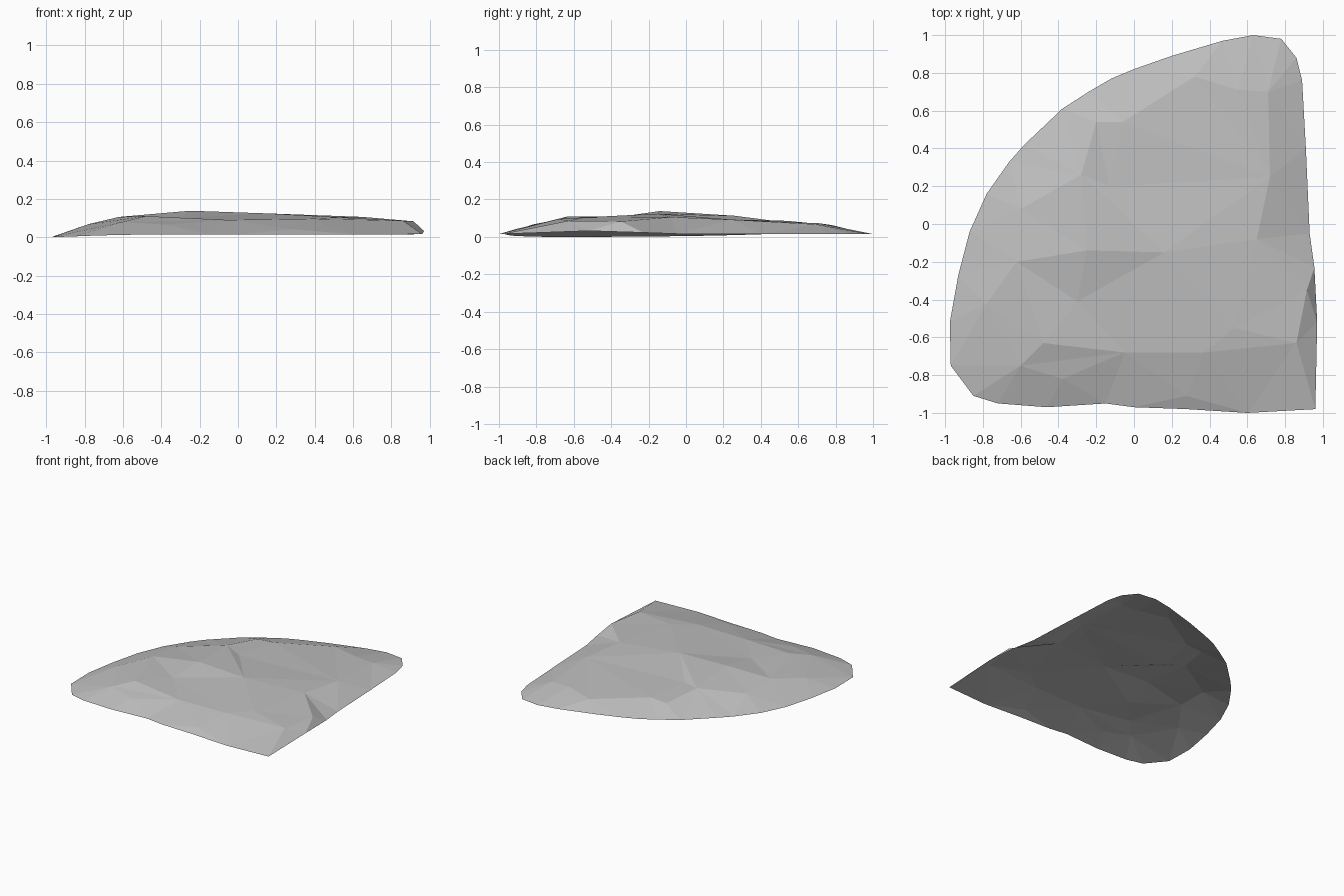
import bpy
import bmesh
from mathutils import Vector
from mathutils.geometry import delaunay_2d_cdt

default_cube = bpy.data.objects.get("Cube")
if default_cube:
    bpy.data.objects.remove(default_cube, do_unlink=True)


def make_material(name, grey):
    material = bpy.data.materials.new(name)
    material.use_nodes = True
    colour = (grey, grey, grey, 1.0)
    material.diffuse_color = colour
    shader = material.node_tree.nodes["Principled BSDF"]
    shader.inputs["Base Color"].default_value = colour
    shader.inputs["Roughness"].default_value = 0.9
    return material


# Outline of the open stone shell, counterclockwise from the front right corner
outline = [
    (.96, -.98), (.6, -1), (.28, -.98), (0, -.97), (-.15, -.95),
    (-.46, -.97), (-.72, -.95), (-.85, -.91), (-.97, -.75), (-.975, -.52),
    (-.93, -.27), (-.87, -.04), (-.78, .16), (-.66, .33), (-.58, .42),
    (-.38, .61), (-.24, .7), (-.12, .77), (0, .82), (.2, .89),
    (.47, .97), (.63, 1), (.78, .98), (.86, .88), (.89, .76),
    (.91, .4), (.93, -.05), (.955, -.23), (.97, -.52),
]


def rim_height(x, y):
    """The rim rests on the left and lifts at the middle of the right side."""
    rise = .015 * min(1, (x + .975) / .4)
    lift = .018 * max(0, 1 - abs(y + .5) / .5) if x > .9 else 0
    return rise + lift


# Named corners of the chipped facets
facet_points = {
    "peak": (-.25, -.14, .138),
    "ridge_left": (-.62, -.2, .106),
    "ridge_right": (.16, -.15, .124),
    "ridge_foot": (-.3, -.41, .1),
    "chip_left": (-.28, .26, .113),
    "chip_back": (-.13, .2, .094),
    "front_left": (-.48, -.63, .11),
    "front_mid": (-.05, -.68, .09),
    "front_right": (.37, -.68, .096),
    "ledge_left": (-.6, -.75, .08),
    "ledge_mid": (-.38, -.82, .066),
    "ledge_right": (.28, -.91, .042),
    "shoulder_front": (.53, -.55, .104),
    "corner_front": (.86, -.63, .086),
    "notch": (.915, -.35, .083),
    "shoulder_mid": (.65, -.08, .106),
    "shoulder_back": (.72, .25, .092),
    "corner_back": (.71, .7, .067),
    "back_right": (.55, .71, .073),
    "back_mid": (.32, .78, .063),
    "back_left": (-.06, .54, .086),
    "back_edge": (-.2, .54, .077),
    "side_left": (-.6, .08, .084),
    "side_front": (-.78, -.42, .068),
}

# Sharp lines that run through these corners
crease_paths = [
    "ridge_left peak ridge_right ridge_foot ridge_left",
    "peak ridge_foot front_left",
    "chip_left chip_back ridge_right chip_left peak",
    "ledge_left front_left front_mid front_right corner_front notch",
    "front_left ridge_foot front_right shoulder_front corner_front",
    "front_mid ledge_left ledge_mid front_mid",
    "ridge_right shoulder_mid notch",
    "shoulder_mid shoulder_back corner_back back_right back_mid back_left",
    "chip_left back_edge back_left chip_back",
]

# Triangulate the shell between its rim and the facet corners
bm = bmesh.new()
rim = [bm.verts.new((x, y, rim_height(x, y))) for x, y in outline]
inner = [bm.verts.new(point) for point in facet_points.values()]
verts = rim + inner
count = len(rim)
index = {name: count + i for i, name in enumerate(facet_points)}
edges = [(i, (i + 1) % count) for i in range(count)]
for path in crease_paths:
    names = path.split()
    edges += [(index[a], index[b]) for a, b in zip(names, names[1:])]
flat = [Vector((v.co.x, v.co.y)) for v in verts]
result = delaunay_2d_cdt(flat, edges, [list(range(count))], 1, 1e-5)
triangles, sources = result[2], result[3]
for triangle in triangles:
    face = bm.faces.new([verts[sources[i][0]] for i in triangle])
    face.normal_update()
    if face.normal.z < 0:
        face.normal_flip()

mesh = bpy.data.meshes.new("stone_shell")
bm.to_mesh(mesh)
bm.free()
mesh.materials.append(make_material("stone grey", .52))
shell = bpy.data.objects.new("stone_shell", mesh)
bpy.context.collection.objects.link(shell)
